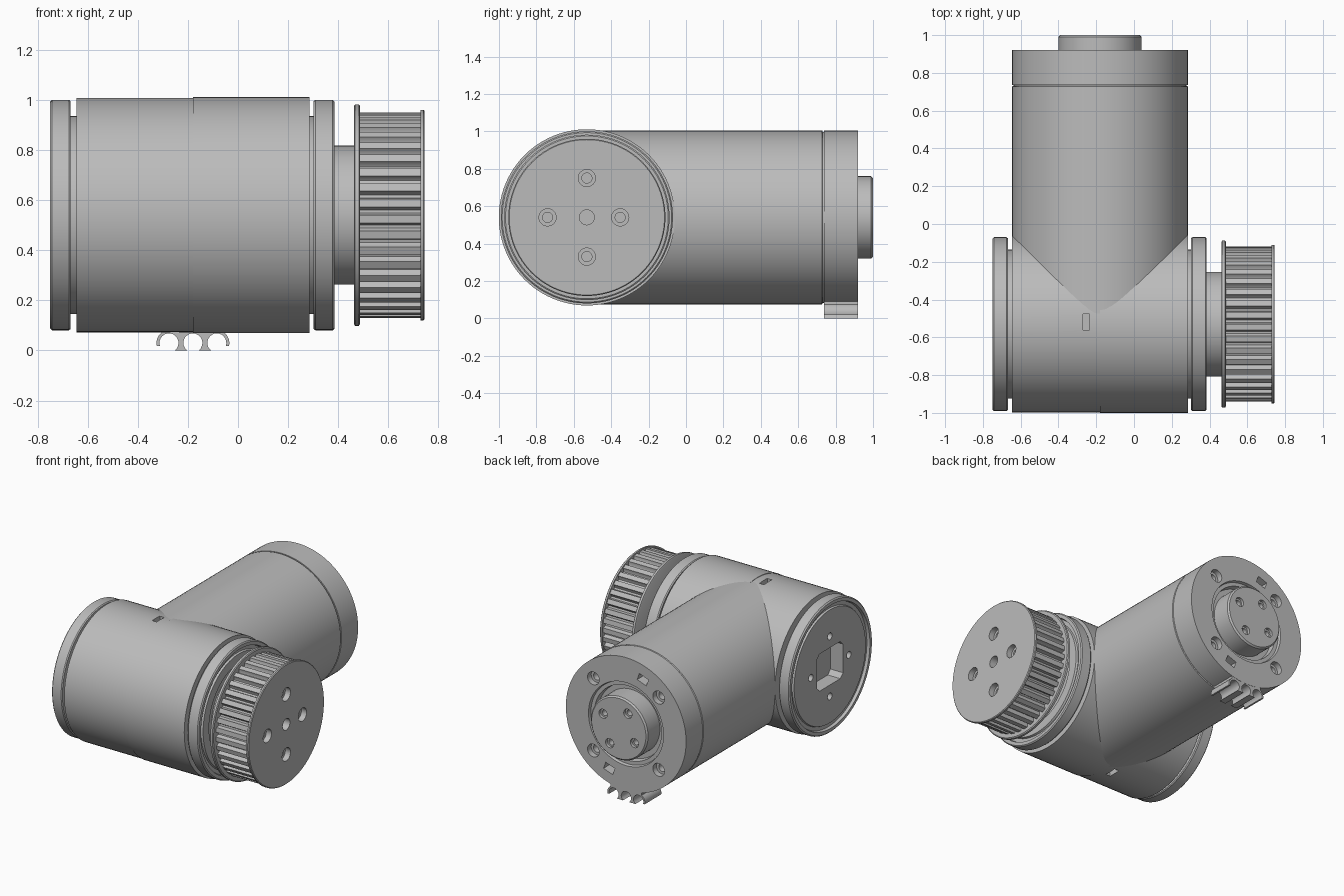
import bpy, bmesh
from math import cos, sin, pi, radians
from mathutils import Matrix, Vector

cube = bpy.data.objects.get("Cube")
if cube:
    bpy.data.objects.remove(cube, do_unlink=True)

grey = bpy.data.materials.new("satin_grey")
grey.use_nodes = True
GREY = (0.5, 0.5, 0.5, 1)
grey.diffuse_color = GREY
grey.node_tree.nodes["Principled BSDF"].inputs["Base Color"].default_value = GREY

CX, CY, CZ = -0.18, -0.53, 0.54      # arm centre x, housing centre y, shared height


def place(axis, u, v, h):
    """Axis X: (u, v) lie in y, z.  Axis Y: (u, v) lie in x, z."""
    return Vector((h, u, v)) if axis == "X" else Vector((u, h, v))


def add_rings(bm, rings):
    """Skin a list of point rings and cap both ends."""
    loops = [[bm.verts.new(p) for p in ring] for ring in rings]
    n = len(loops[0])
    for a, b in zip(loops, loops[1:]):
        for i in range(n):
            j = (i + 1) % n
            bm.faces.new((a[i], a[j], b[j], b[i]))
    bm.faces.new(loops[0])
    bm.faces.new(loops[-1])


def add_lathe(bm, axis, profile, cu, cv, segs):
    add_rings(bm, [[place(axis, cu + r * cos(2 * pi * i / segs), cv + r * sin(2 * pi * i / segs), h)
                    for i in range(segs)] for r, h in profile])


def add_prism(bm, axis, outline, h0, h1):
    add_rings(bm, [[place(axis, u, v, h) for u, v in outline] for h in (h0, h1)])


def add_box(bm, centre, size, turn=0):
    bmesh.ops.create_cube(bm, size=1, matrix=Matrix.Translation(centre)
                          @ Matrix.Rotation(turn, 4, "Y") @ Matrix.Diagonal((*size, 1)))


def finish(name, bm):
    bmesh.ops.recalc_face_normals(bm, faces=bm.faces)
    mesh = bpy.data.meshes.new(name)
    bm.to_mesh(mesh)
    bm.free()
    mesh.materials.append(grey)
    obj = bpy.data.objects.new(name, mesh)
    bpy.context.collection.objects.link(obj)
    return obj


def lathe(name, axis, profile, segs=96):
    bm = bmesh.new()
    add_lathe(bm, axis, profile, CY if axis == "X" else CX, CZ, segs)
    return finish(name, bm)


def prism(name, axis, outline, h0, h1):
    bm = bmesh.new()
    add_prism(bm, axis, outline, h0, h1)
    return finish(name, bm)


def select_only(obj):
    bpy.ops.object.select_all(action="DESELECT")
    obj.select_set(True)
    bpy.context.view_layer.objects.active = obj


def cut(bm, *targets):
    """Subtract the cutter mesh from each target, then discard it."""
    cutter = finish("cutter", bm)
    cutter.hide_render = True
    for target in targets:
        mod = target.modifiers.new("cut", "BOOLEAN")
        mod.operation, mod.solver, mod.object = "DIFFERENCE", "EXACT", cutter
        select_only(target)
        bpy.ops.object.modifier_apply(modifier=mod.name)
    bpy.data.objects.remove(cutter, do_unlink=True)


def screw_hole(bm, axis, u, v, face, inward, r_head, r_hole, head=0.04, deep=0.1):
    """Counterbored hole going into a face."""
    add_lathe(bm, axis, [(r_head, face - inward * 0.02), (r_head, face + inward * head),
                         (r_hole, face + inward * head), (r_hole, face + inward * deep)], u, v, 24)


# Crosswise housing in two halves that meet at the arm centre
left_half = lathe("housing_plain_half", "X", [(0.468, -0.645), (0.468, CX)])
right_half = lathe("housing_drive_half", "X", [(0.471, CX), (0.471, 0.285)])
bm = bmesh.new()
for side in (1, -1):
    add_box(bm, (-0.2525, -0.52, CZ + side * 0.46), (0.035, 0.085, 0.1))
cut(bm, left_half)

# Plain end cap with recessed ring, window and small holes
cap = lathe("end_cap", "X", [
    (0.395, -0.5), (0.395, -0.668), (0.455, -0.668), (0.46, -0.675), (0.46, -0.742), (0.452, -0.75),
    (0.43, -0.75), (0.425, -0.73), (0.4, -0.73), (0.395, -0.742)])
bm = bmesh.new()
W, H, C = 0.145, 0.13, 0.03
window = [(W, H - C), (W - C, H), (C - W, H), (-W, H - C),
          (-W, C - H), (C - W, -H), (W - C, -H), (W, C - H)]
add_prism(bm, "X", [(CY + u, CZ + v) for u, v in window], -0.8, -0.55)
for k in range(4):
    a = k * pi / 2
    add_lathe(bm, "X", [(0.024, -0.8), (0.024, -0.68)], CY + 0.21 * cos(a), CZ + 0.21 * sin(a), 24)
cut(bm, cap)

# Drive side collar and shaft neck
lathe("drive_collar", "X", [
    (0.395, 0.25), (0.395, 0.302), (0.455, 0.302), (0.46, 0.309), (0.46, 0.378), (0.453, 0.385),
    (0.43, 0.385), (0.425, 0.365), (0.4, 0.365), (0.395, 0.378), (0.33, 0.378), (0.32, 0.36)])
lathe("shaft_neck", "X", [(0.277, 0.34), (0.277, 0.48)])

# Toothed belt pulley
lathe("pulley_inner_flange", "X", [(0.435, 0.463), (0.442, 0.467), (0.442, 0.482), (0.435, 0.487)])
TEETH = 40
outline = []
for t in range(TEETH):
    for step, r in ((0, 0.41), (0.5, 0.41), (0.54, 0.394), (0.65, 0.383), (0.85, 0.383), (0.96, 0.394)):
        a = 2 * pi * (t + step) / TEETH
        outline.append((CY + r * cos(a), CZ + r * sin(a)))
pulley = prism("pulley_teeth", "X", outline, 0.475, 0.735)
plate = lathe("pulley_outer_flange", "X", [(0.42, 0.728), (0.42, 0.74), (0.415, 0.745)])
bm = bmesh.new()
for du, dv in ((0.178, 0), (-0.21, 0), (0, 0.21), (0, -0.21)):
    screw_hole(bm, "X", CY + du, CZ + dv, 0.745, -1, 0.046, 0.027)
add_lathe(bm, "X", [(0.04, 0.8), (0.04, 0.66)], CY, CZ, 24)
cut(bm, pulley, plate)

# Arm tube running to the back
lathe("arm_tube", "Y", [(0.465, -0.475), (0.465, 0.727), (0.46, 0.731)])

# Back flange with ring groove, screw holes and two tilted slots
flange = lathe("arm_flange", "Y", [
    (0.457, 0.72), (0.457, 0.737), (0.465, 0.737), (0.465, 0.92), (0.29, 0.92), (0.285, 0.9),
    (0.26, 0.9), (0.255, 0.86)])
bm = bmesh.new()
for k in range(4):
    a = pi / 4 + k * pi / 2
    screw_hole(bm, "Y", CX + 0.357 * cos(a), CZ + 0.357 * sin(a), 0.92, -1, 0.045, 0.027)
for side in (1, -1):
    add_box(bm, (CX - side * 0.13, 0.92, CZ + side * 0.345), (0.075, 0.14, 0.05), radians(-20))
cut(bm, flange)

# Output boss
boss = lathe("output_boss", "Y", [(0.22, 0.84), (0.22, 0.99), (0.21, 1.0)])
bm = bmesh.new()
for k in range(4):
    a = radians(30) + k * pi / 2
    screw_hole(bm, "Y", CX + 0.14 * cos(a), CZ + 0.14 * sin(a), 1.0, -1, 0.032, 0.02, 0.02, 0.08)
cut(bm, boss)

# Cable clip comb under the flange
PITCH, R, ZC = 0.0955, 0.038, 0.03


def arc(cx, r, start, end, n=10):
    return [(cx + r * cos(radians(start + (end - start) * i / n)),
             ZC + r * sin(radians(start + (end - start) * i / n))) for i in range(n + 1)]


first, last = CX - PITCH, CX + PITCH
comb = arc(first, 0.05, 120, 195) + arc(first, R, 200, -52, 16) + arc(CX, R, 232, -52, 16)
comb += arc(last, R, 232, -20, 16) + arc(last, 0.05, -15, 60)
comb += [(last + 0.025, 0.14), (first - 0.025, 0.14)]
prism("cable_clips", "Y", comb, 0.737, 0.919)

# Smooth round walls, keep machined edges crisp
for obj in bpy.context.collection.objects:
    if obj.type == "MESH" and grey.name in obj.data.materials:
        select_only(obj)
        bpy.ops.object.shade_smooth_by_angle(angle=radians(30))
